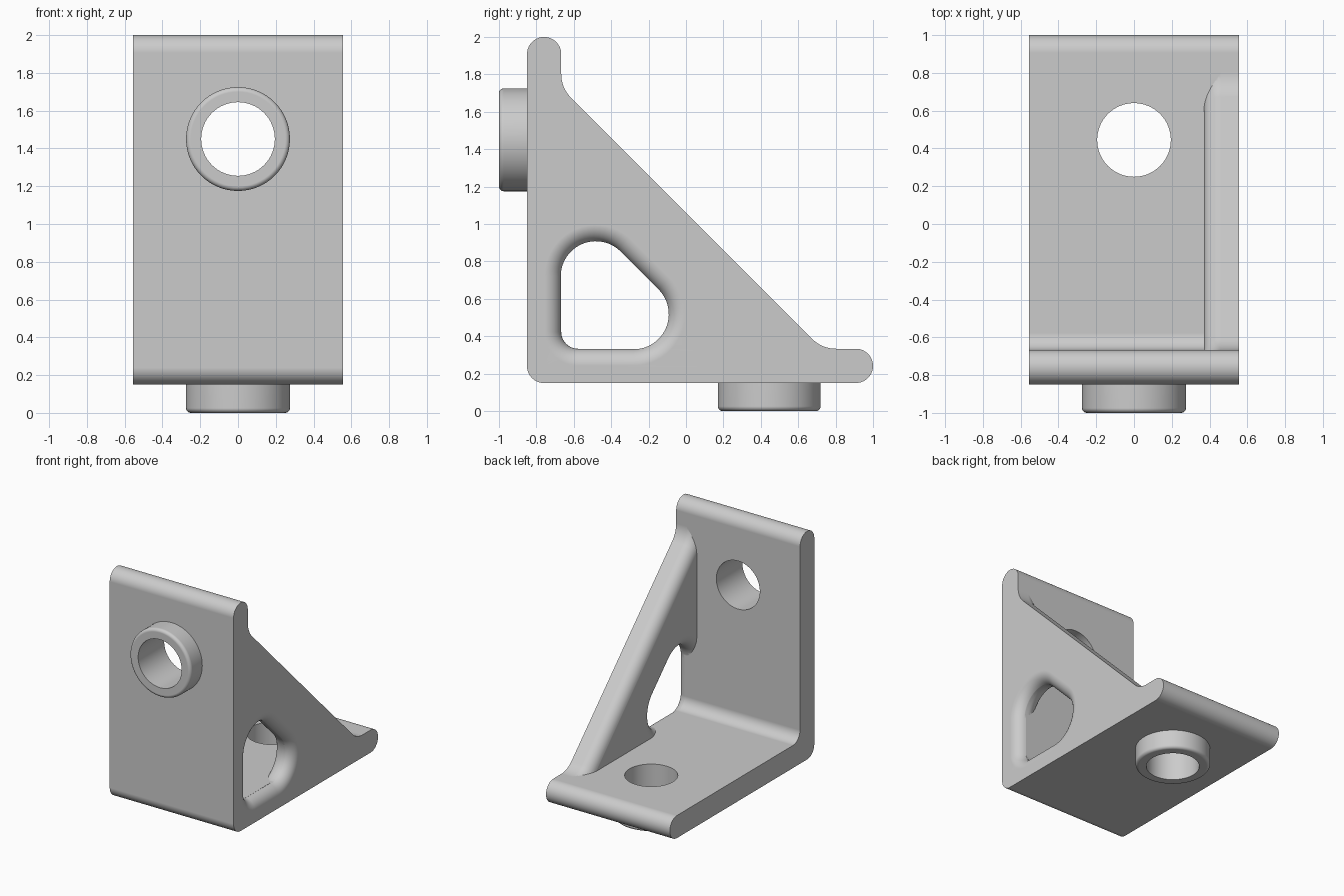
import bpy
import bmesh
from math import sin, cos, radians, tan, pi

if "Cube" in bpy.data.objects:
    bpy.data.objects.remove(bpy.data.objects["Cube"])

HALF = 0.555              # half width of the plates
BACK, LOW = -0.85, 0.15   # outer faces of the upright and the foot
THICK = 0.183
WALL, FLOOR = BACK + THICK, LOW + THICK
R = 0.09                  # common edge radius
RIB_IN = 0.37             # inner face of the rib

grey = bpy.data.materials.new("plain grey")
grey.use_nodes = True
grey.diffuse_color = (0.6, 0.6, 0.6, 1)
grey.node_tree.nodes["Principled BSDF"].inputs["Base Color"].default_value = (0.6, 0.6, 0.6, 1)


def arc(cy, cz, r, a0, a1, n=10):
    return [(cy + r * cos(radians(a0 + (a1 - a0) * i / n)),
             cz + r * sin(radians(a0 + (a1 - a0) * i / n))) for i in range(n + 1)]


def loft(name, sections):
    """Skin a closed solid through matching rings of points."""
    bm = bmesh.new()
    rings = [[bm.verts.new(p) for p in s] for s in sections]
    n = len(rings[0])
    for a, b in zip(rings, rings[1:]):
        for i in range(n):
            j = (i + 1) % n
            bm.faces.new((a[i], a[j], b[j], b[i]))
    bm.faces.new(rings[0])
    bm.faces.new(rings[-1])
    bmesh.ops.recalc_face_normals(bm, faces=bm.faces)
    mesh = bpy.data.meshes.new(name)
    bm.to_mesh(mesh)
    bm.free()
    mesh.materials.append(grey)
    obj = bpy.data.objects.new(name, mesh)
    bpy.context.collection.objects.link(obj)
    return obj


def side(x, outline):
    return [(x, y, z) for y, z in outline]


def combine(target, tool, operation):
    mod = target.modifiers.new("combine", 'BOOLEAN')
    mod.operation = operation
    mod.solver = 'EXACT'
    mod.object = tool
    bpy.context.view_layer.objects.active = target
    bpy.ops.object.modifier_apply(modifier=mod.name)
    bpy.data.objects.remove(tool)


# L-shaped plate with full-round ends and a filleted inner corner
e = THICK / 2
plate = (arc(BACK + R, LOW + R, R, 180, 270)
         + arc(1 - e, LOW + e, e, 270, 450, 20)
         + arc(WALL + R, FLOOR + R, R, 270, 180)
         + arc(BACK + e, 2 - e, e, 0, 180, 20))
bracket = loft("bracket", [side(-HALF, plate), side(HALF, plate)])


# Diagonal rib, its inner sloping edge rounded over
def rib_outline(d):
    r, slope = 0.18, 1.06
    lead = r * tan(pi / 8)
    top, toe = slope - WALL + lead, slope - FLOOR + lead
    return (arc(WALL + r, top, r + d, 180, 225)
            + arc(toe, FLOOR + r, r + d, 225, 270)
            + [(toe, 0.22), (-0.79, 0.22), (-0.79, top)])


steps = [radians(9 * i) for i in range(11)]
rib = loft("rib", [side(RIB_IN + R * (1 - cos(t)), rib_outline(R * (1 - sin(t)))) for t in steps]
           + [side(HALF, rib_outline(0))])


# Rounded window through the rib, eased on both faces
def window(d):
    r = 0.185
    return (arc(WALL + R, FLOOR + R, R + d, 180, 270)
            + arc(-0.28, FLOOR + r, r + d, 270, 405, 20)
            + arc(WALL + r, 0.72, r + d, 45, 180, 20))


gap = 0.003
inner_cut = loft("window_inner_cut",
                 [side(0.3, window(R + gap))]
                 + [side(RIB_IN + R - R * sin(t), window(R * (1 - cos(t)) + gap))
                    for t in reversed(steps)]
                 + [side(0.6, window(gap))])
combine(rib, inner_cut, 'DIFFERENCE')
combine(bracket, rib, 'UNION')

outer_cut = loft("window_outer_cut",
                 [side(HALF - R + R * sin(t), window(R * (1 - cos(t)))) for t in steps[1:]]
                 + [side(0.6, window(R))])
combine(bracket, outer_cut, 'DIFFERENCE')


# Locating collars with through holes, one on each outer face
def ring(r, h, front):
    pts = arc(0, 0, r, 0, 360, 64)[:-1]
    if front:
        return [(u, h - 1, v + 1.45) for u, v in pts]
    return [(u, v + 0.445, h) for u, v in pts]


ease = 0.025
for front in (True, False):
    collar = loft("collar",
                  [ring(0.275 - ease + ease * sin(t), ease * (1 - cos(t)), front)
                   for t in steps[::2]] + [ring(0.275, 0.25, front)])
    combine(bracket, collar, 'UNION')
    bore = loft("bore", [ring(0.195, -0.1, front), ring(0.195, 0.5, front)])
    combine(bracket, bore, 'DIFFERENCE')

# Smooth rounds, crisp edges
bpy.ops.object.select_all(action='DESELECT')
bracket.select_set(True)
bpy.context.view_layer.objects.active = bracket
bpy.ops.object.shade_smooth_by_angle(angle=radians(25))
normals = bracket.modifiers.new("even shading", 'WEIGHTED_NORMAL')
normals.keep_sharp = True
